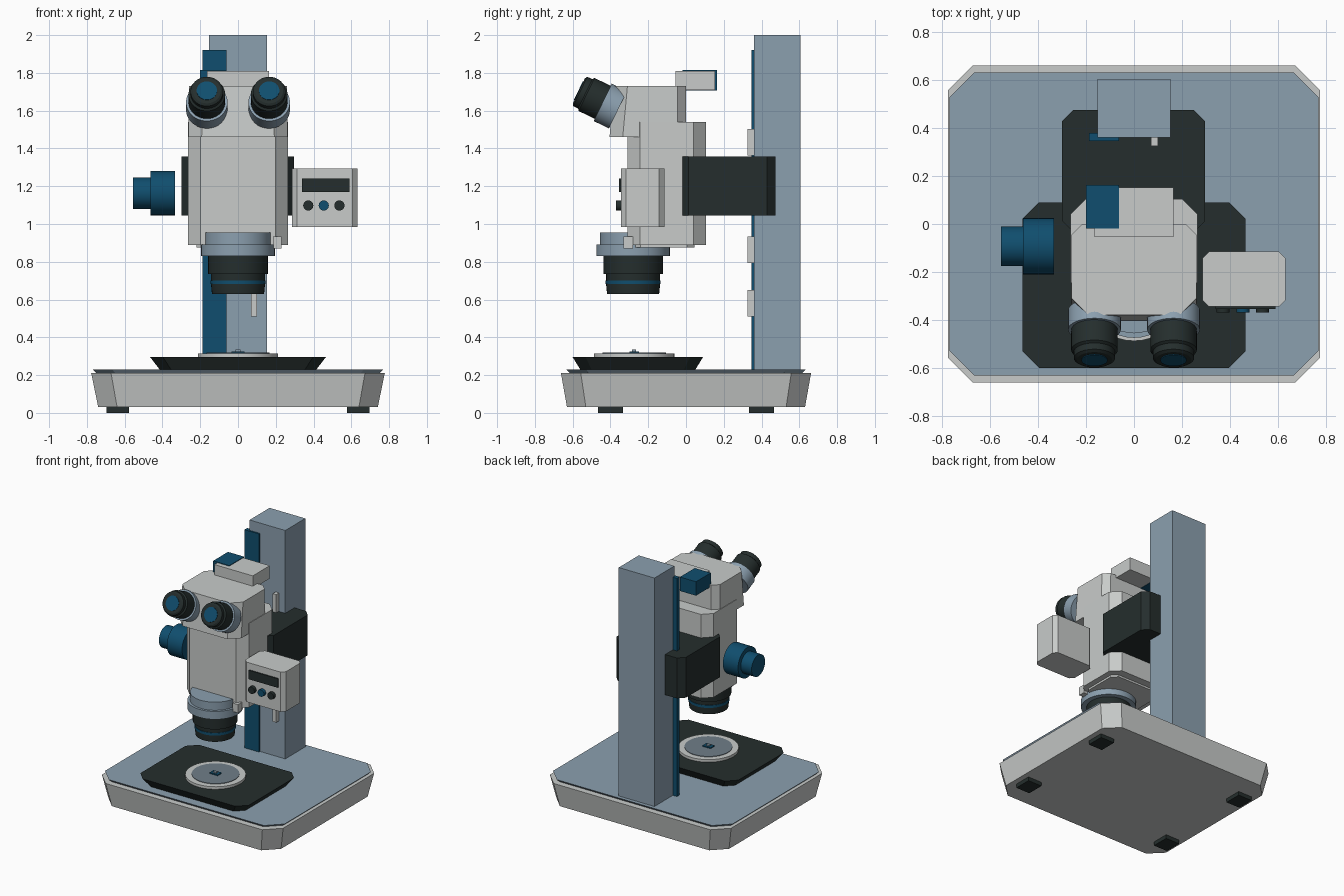
import bpy, bmesh, math
from mathutils import Matrix, Vector

cube = bpy.data.objects.get("Cube")
if cube:
    bpy.data.objects.remove(cube, do_unlink=True)


def material(name, *rgb):
    m = bpy.data.materials.new(name)
    m.use_nodes = True
    m.diffuse_color = (*rgb, 1)
    m.node_tree.nodes["Principled BSDF"].inputs["Base Color"].default_value = (*rgb, 1)
    return m


LIGHT = material("light grey", 0.58, 0.60, 0.59)
STEEL = material("blue grey", 0.26, 0.35, 0.43)
SLATE = material("slate", 0.16, 0.21, 0.25)
BLACK = material("black", 0.018, 0.027, 0.026)
BLUE = material("deep blue", 0.005, 0.076, 0.156)


def finish(name, bm, mat):
    bmesh.ops.recalc_face_normals(bm, faces=bm.faces)
    me = bpy.data.meshes.new(name)
    bm.to_mesh(me)
    bm.free()
    me.materials.append(mat)
    ob = bpy.data.objects.new(name, me)
    bpy.context.collection.objects.link(ob)
    return ob


def outline(x0, x1, y0, y1, front=0, back=0):
    """Rectangle in plan with its front and back corners cut off."""
    pts = []
    for x, y, sx, sy, c in ((x0, y0, 1, 1, front), (x1, y0, -1, 1, front),
                            (x1, y1, -1, -1, back), (x0, y1, 1, -1, back)):
        if not c:
            pts.append((x, y))
            continue
        pair = [(x, y + sy * c), (x + sx * c, y)]
        pts += pair if sx == sy else pair[::-1]
    return pts


def loft(name, mat, low, z0, z1, high=None):
    """Solid between two matching plan outlines."""
    bm = bmesh.new()
    a = [bm.verts.new((x, y, z0)) for x, y in low]
    b = [bm.verts.new((x, y, z1)) for x, y in (high or low)]
    bm.faces.new(a)
    bm.faces.new(b)
    for i in range(len(a)):
        j = (i + 1) % len(a)
        bm.faces.new((a[i], a[j], b[j], b[i]))
    return finish(name, bm, mat)


def box(name, mat, x0, x1, y0, y1, z0, z1, front=0, back=0):
    return loft(name, mat, outline(x0, x1, y0, y1, front, back), z0, z1)


def turned(name, mat, profile, origin, axis=(0, 0, 1), n=40):
    """Closed solid of revolution from (radius, distance along axis) points."""
    bm = bmesh.new()
    rings = [[bm.verts.new((r * math.cos(t), r * math.sin(t), h))
              for t in (2 * math.pi * k / n for k in range(n))] for r, h in profile]
    bm.faces.new(rings[0])
    bm.faces.new(rings[-1])
    for a, b in zip(rings, rings[1:]):
        for i in range(n):
            j = (i + 1) % n
            bm.faces.new((a[i], a[j], b[j], b[i]))
    turn = Vector((0, 0, 1)).rotation_difference(Vector(axis)).to_matrix().to_4x4()
    bm.transform(Matrix.Translation(origin) @ turn)
    ob = finish(name, bm, mat)
    bpy.ops.object.select_all(action='DESELECT')
    ob.select_set(True)
    bpy.context.view_layer.objects.active = ob
    bpy.ops.object.shade_smooth_by_angle(angle=math.radians(30))
    return ob


# Base with feet and top plate
loft("base", LIGHT, outline(-0.74, 0.74, -0.63, 0.63, 0.1, 0.1), 0.03, 0.21,
     outline(-0.777, 0.777, -0.662, 0.662, 0.105, 0.105))
loft("base_plate", STEEL, outline(-0.75, 0.75, -0.615, 0.615, 0.1, 0.1), 0.21, 0.23,
     outline(-0.77, 0.77, -0.633, 0.633, 0.105, 0.105))
for side, sx in (("left", 1), ("right", -1)):
    for end, sy in (("front", -1), ("back", 1)):
        x, y = sx * 0.637, sy * 0.4
        box(f"{end}_{side}_foot", BLACK, x - 0.06, x + 0.06, y - 0.067, y + 0.067, 0, 0.03)

# Column with rail and stops
box("column", STEEL, -0.153, 0.153, 0.36, 0.605, 0.23, 2)
box("rail", BLUE, -0.188, -0.062, 0.347, 0.38, 0.23, 1.92)
for i in range(4):
    z = 0.51 + 0.284 * i
    box(f"column_stop_{i + 1}", LIGHT, 0.07, 0.1, 0.325, 0.36, z, z + 0.14)

# Stage and specimen plate
loft("stage", BLACK, outline(-0.415, 0.415, -0.56, 0.05, 0.06, 0.06), 0.23, 0.295,
     outline(-0.465, 0.465, -0.6, 0.09, 0.068, 0.068))
turned("stage_ring", LIGHT, [(0.213, 0.295), (0.213, 0.315)], (0, -0.275, 0))
turned("stage_disc", SLATE, [(0.168, 0.313), (0.168, 0.319)], (0, -0.275, 0))
box("specimen", BLUE, -0.035, 0.035, -0.3, -0.25, 0.317, 0.326)
box("specimen_tip", STEEL, -0.012, 0.012, -0.286, -0.264, 0.326, 0.335)

# Carrier around the column
box("carrier", BLACK, -0.3, 0.297, -0.022, 0.475, 1.045, 1.358, 0.035, 0.046)

# Body, head and top housing
box("body", LIGHT, -0.265, 0.265, -0.31, 0.105, 0.89, 1.54, 0.067, 0.065)
box("body_underplate", LIGHT, -0.22, 0.22, -0.28, 0.045, 0.875, 0.89, 0.04, 0.04)
loft("head", LIGHT, outline(-0.262, 0.262, -0.405, 0, 0.07, 0.045), 1.46, 1.73,
     outline(-0.26, 0.26, -0.38, 0, 0.07, 0.045))
box("top_housing", LIGHT, -0.165, 0.165, -0.055, 0.153, 1.71, 1.81)
box("top_module", BLUE, -0.2, -0.062, -0.018, 0.163, 1.707, 1.815)
box("lens_clamp", LIGHT, 0.185, 0.23, -0.33, -0.28, 0.87, 0.935)

# Objective
lens = (0, -0.28, 0)
turned("objective_mount", STEEL, [(0.195, 0.83), (0.195, 0.892), (0.176, 0.892), (0.176, 0.955)], lens)
turned("objective", BLACK, [(0.12, 0.645), (0.12, 0.63), (0.138, 0.63), (0.143, 0.68),
                            (0.143, 0.735), (0.158, 0.735), (0.158, 0.83)], lens)
turned("objective_band", BLUE, [(0.146, 0.682), (0.146, 0.702)], lens)
turned("objective_glass", BLUE, [(0.115, 0.643), (0.115, 0.65)], lens)

# Eyepieces
look = Vector((0, -0.9, 0.436)).normalized()
for side, sx in (("left", 1), ("right", -1)):
    start = Vector((sx * 0.165, -0.36, 1.605))
    turned(f"{side}_eyepiece_collar", STEEL, [(0.11, 0), (0.11, 0.09)], start, look)
    turned(f"{side}_eyepiece", BLACK, [(0.094, 0.05), (0.097, 0.1), (0.097, 0.185),
                                       (0.086, 0.193), (0.086, 0.222), (0.074, 0.23)], start, look)
    turned(f"{side}_eyepiece_glass", BLUE, [(0.054, 0.228), (0.054, 0.233)], start, look)

# Focus knob
turned("focus_knob", BLUE, [(0.117, 0), (0.117, 0.13), (0.083, 0.13), (0.083, 0.222)],
       (-0.333, -0.093, 1.163), (-1, 0, 0))

# Control box with display and buttons
box("control_box", LIGHT, 0.285, 0.633, -0.345, -0.115, 0.985, 1.293, 0.028, 0.028)
box("display", BLACK, 0.34, 0.59, -0.354, -0.345, 1.17, 1.24)
for label, x, mat in (("left", 0.537, BLACK), ("middle", 0.454, BLUE), ("right", 0.372, BLACK)):
    turned(f"{label}_button", mat, [(0.027, 0), (0.027, 0.025)], (x, -0.345, 1.098), (0, -1, 0), 20)
